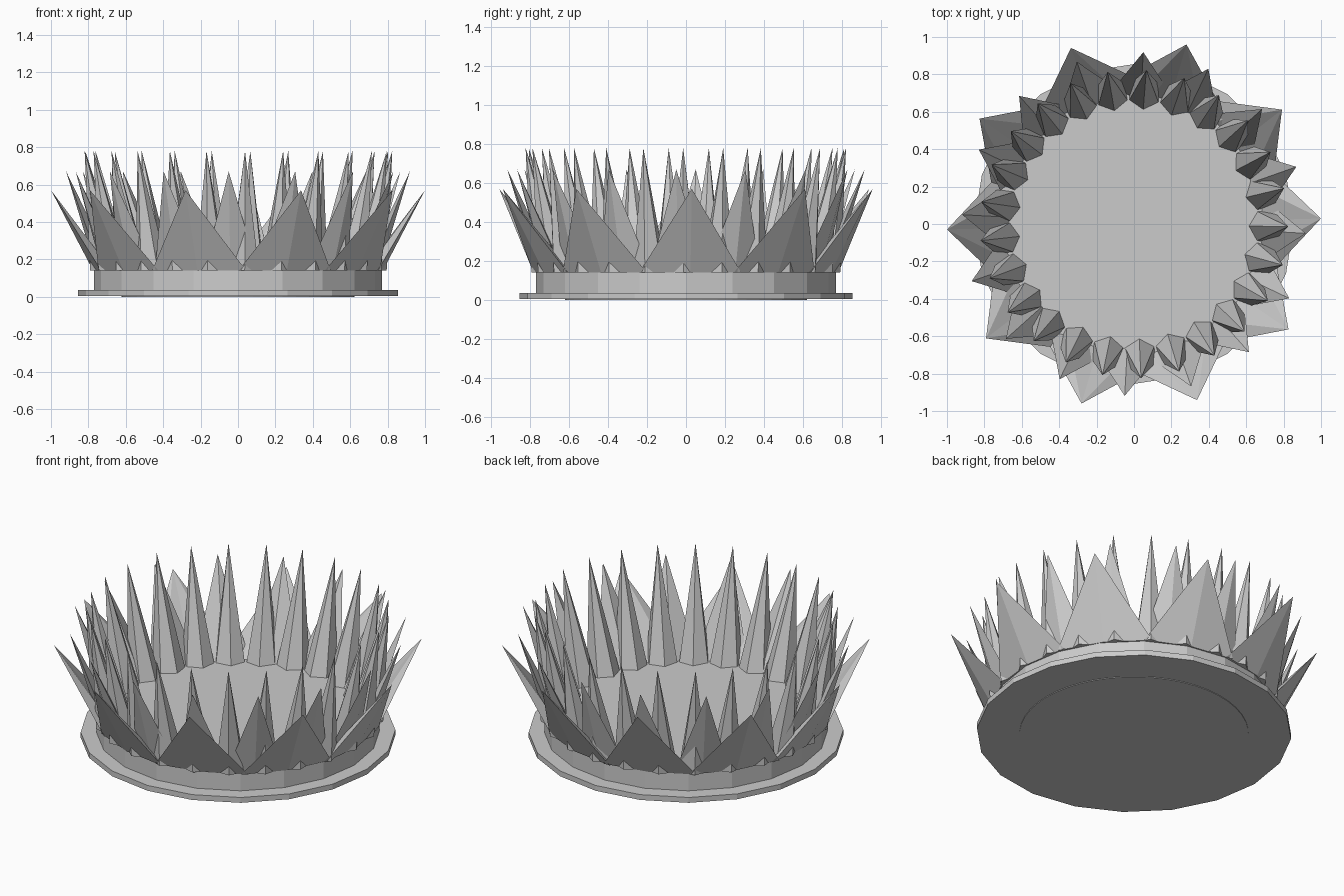
import bpy, bmesh, math

cube = bpy.data.objects.get("Cube")
if cube:
    bpy.data.objects.remove(cube, do_unlink=True)

# One flat grey for the whole piece
grey = bpy.data.materials.new("plain_grey")
grey.use_nodes = True
colour = (0.6, 0.6, 0.6, 1)
grey.diffuse_color = colour
grey.node_tree.nodes["Principled BSDF"].inputs["Base Color"].default_value = colour


def polar(radius, degrees, z):
    a = math.radians(degrees)
    return (radius * math.cos(a), radius * math.sin(a), z)


def finish(name, bm):
    bmesh.ops.recalc_face_normals(bm, faces=bm.faces)
    mesh = bpy.data.meshes.new(name)
    bm.to_mesh(mesh)
    bm.free()
    mesh.materials.append(grey)
    obj = bpy.data.objects.new(name, mesh)
    bpy.context.collection.objects.link(obj)


def disc(name, radius, bottom, top, sides):
    bm = bmesh.new()
    ring = [bm.verts.new(polar(radius, 360 * i / sides, bottom)) for i in range(sides)]
    face = bm.faces.new(ring)
    grown = bmesh.ops.extrude_face_region(bm, geom=[face], use_keep_orig=True)
    for v in grown["geom"]:
        if isinstance(v, bmesh.types.BMVert):
            v.co.z = top
    finish(name, bm)


def spike_ring(name, count, phase, tip_radius, tip_z, outline):
    """Ring of leaning pyramids; outline lists base points as (radius, angle offset)."""
    bm = bmesh.new()
    for i in range(count):
        angle = phase + 360 * i / count
        tip = bm.verts.new(polar(tip_radius, angle, tip_z))
        base = [bm.verts.new(polar(r, angle + off, FLOOR)) for r, off in outline]
        bm.faces.new(base)
        for a, b in zip(base, base[1:] + base[:1]):
            bm.faces.new((a, b, tip))
    finish(name, bm)


def hexagon(centre, radius):
    """Six-sided base outline with one corner pointing at the middle."""
    points = []
    for k in range(6):
        a = math.pi * k / 3
        x, y = centre + radius * math.cos(a), radius * math.sin(a)
        points.append((math.hypot(x, y), math.degrees(math.atan2(y, x))))
    return points


FLOOR = 0.14

# Stand: flange, raised drum and thin foot
disc("base_flange", 0.855, 0.004, 0.036, 20)
disc("base_drum", 0.77, 0.03, FLOOR, 20)
disc("base_foot", 0.622, 0.0, 0.02, 48)

# Three rings of spikes, from low and wide to tall and narrow
spike_ring("outer_spikes", 10, 1.7, 1.0, 0.57,
           [(0.775, 0), (0.785, 19.5), (0.70, 14), (0.69, 0), (0.70, -14), (0.785, -19.5)])
spike_ring("middle_spikes", 16, -3.1, 0.92, 0.67,
           [(0.76, 0), (0.735, 11.5), (0.66, 0), (0.735, -11.5)])
spike_ring("inner_spikes", 25, -1.0, 0.825, 0.78, hexagon(0.705, 0.09))
